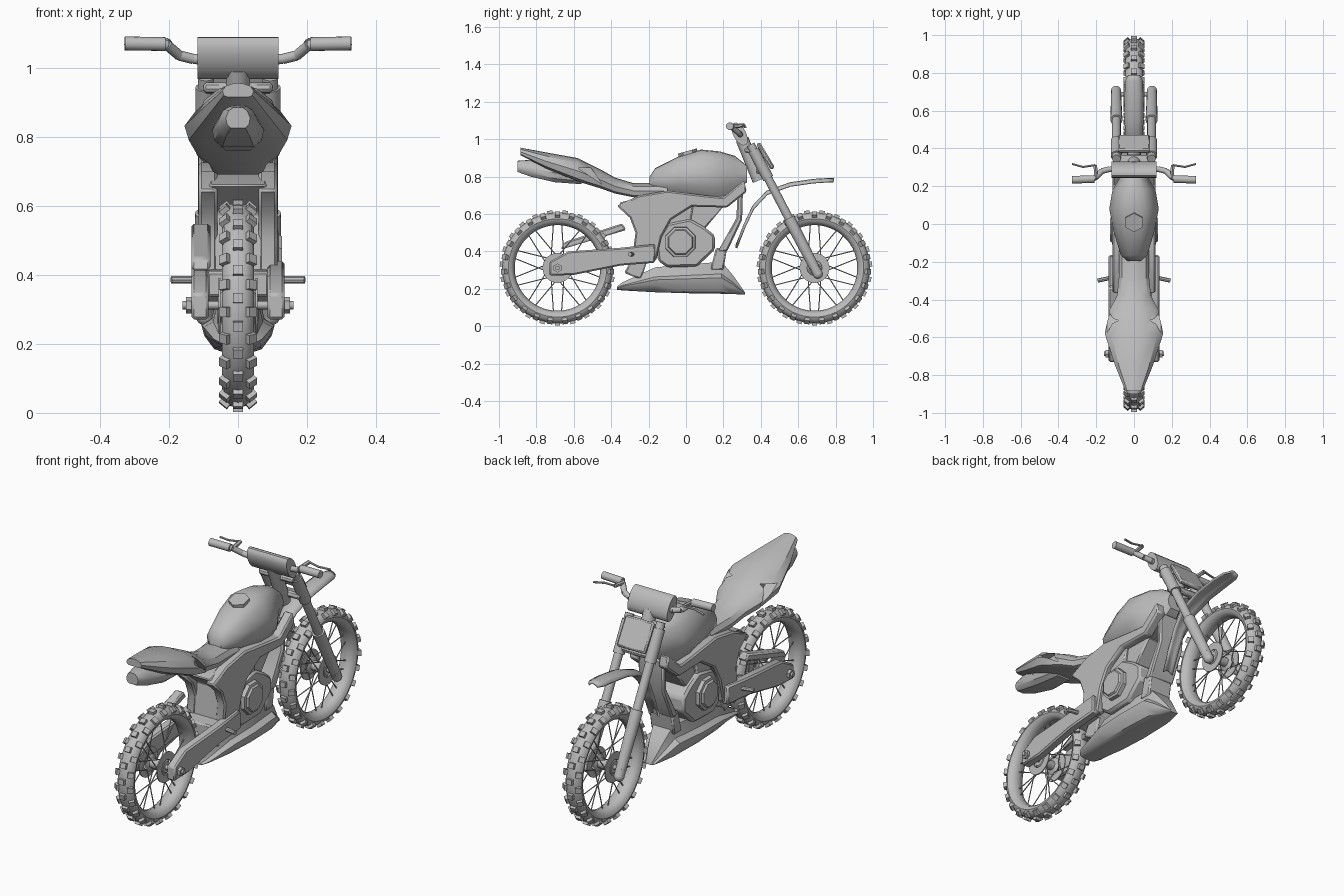
import bpy, bmesh
from math import sin, cos, pi, radians
from mathutils import Matrix, Vector

if "Cube" in bpy.data.objects:
    bpy.data.objects.remove(bpy.data.objects["Cube"])

grey = bpy.data.materials.new("plain grey")
grey.use_nodes = True
shade = (0.5, 0.5, 0.5, 1)
grey.diffuse_color = shade
grey.node_tree.nodes["Principled BSDF"].inputs["Base Color"].default_value = shade
made = []


def finish(name, bm):
    bmesh.ops.recalc_face_normals(bm, faces=bm.faces)
    mesh = bpy.data.meshes.new(name)
    bm.to_mesh(mesh)
    bm.free()
    mesh.materials.append(grey)
    ob = bpy.data.objects.new(name, mesh)
    bpy.context.collection.objects.link(ob)
    made.append(ob)
    return ob


def skin(bm, rings, wrap=False):
    """Join closed rings of points into a surface."""
    rows = [[bm.verts.new(p) for p in ring] for ring in rings]
    pairs = list(zip(rows, rows[1:])) + ([(rows[-1], rows[0])] if wrap else [])
    for a, b in pairs:
        for i in range(len(a)):
            j = (i + 1) % len(a)
            bm.faces.new((a[i], a[j], b[j], b[i]))
    if not wrap:
        bm.faces.new(rows[0])
        bm.faces.new(rows[-1])


def loft(name, half, sections):
    """Symmetric hull along y; each section is y, half width, bottom, top."""
    outline = half + [(-u, v) for u, v in reversed(half) if u]
    bm = bmesh.new()
    skin(bm, [[(u * w, y, lo + v * (hi - lo)) for u, v in outline]
              for y, w, lo, hi in sections])
    return finish(name, bm)


def plate(name, outline, inner, outer, bevel=0.008):
    """Side outline in y, z extruded between two x values."""
    bm = bmesh.new()
    skin(bm, [[(x, y, z) for y, z in outline] for x in (inner, outer)])
    ob = finish(name, bm)
    if bevel:
        mod = ob.modifiers.new("edge", "BEVEL")
        mod.width, mod.segments = bevel, 1
    return ob


def revolve(name, profile, y, z, n=32, wrap=False):
    """Turn an x, radius profile around a sideways axis."""
    bm = bmesh.new()
    skin(bm, [[(x, y + r * cos(2 * pi * (k + .5) / n), z + r * sin(2 * pi * (k + .5) / n))
               for k in range(n)] for x, r in profile], wrap)
    return finish(name, bm)


def rod(bm, p, q, r, r2=None, n=12):
    p, q = Vector(p), Vector(q)
    place = Matrix.Translation((p + q) / 2) @ (q - p).to_track_quat('Z', 'Y').to_matrix().to_4x4()
    bmesh.ops.create_cone(bm, cap_ends=True, segments=n, radius1=r,
                          radius2=r if r2 is None else r2, depth=(q - p).length, matrix=place)


def rods(name, *parts, n=12):
    bm = bmesh.new()
    for p, q, r in parts:
        rod(bm, p, q, r, n=n)
    return finish(name, bm)


# Wheels: tyre, tread blocks, spokes, hub and discs
def wheel(name, y, z, axle):
    ring = [(.046 * cos(t * pi / 6), .263 + .034 * sin(t * pi / 6)) for t in range(12)]
    revolve(name + "_tyre", ring, y, z, 48, True)
    tread, spokes = bmesh.new(), bmesh.new()
    count = 23
    for k in range(count * 2):
        turn = Matrix.Translation((0, y, z)) @ Matrix.Rotation(pi * k / count, 4, 'X')
        for side in ((0,) if k % 2 else (-1, 1)):
            block = (turn @ Matrix.Translation((side * .037, 0, .298 - abs(side) * .013))
                     @ Matrix.Rotation(side * radians(40), 4, 'Y')
                     @ Matrix.Diagonal((.03, .028, .022, 1)))
            bmesh.ops.create_cube(tread, size=1, matrix=block)
    for k in range(20):
        a = 2 * pi * (k // 2) / 10
        side = 1 if k // 2 % 2 else -1
        b = a + (.85 if k % 2 else -.85)
        rod(spokes, (side * .035, y + .045 * cos(a), z + .045 * sin(a)),
            (0, y + .236 * cos(b), z + .236 * sin(b)), .003, n=5)
    finish(name + "_tread", tread)
    finish(name + "_spokes", spokes)
    revolve(name + "_hub", [(-.055, .03), (-.04, .046), (-.03, .025), (.03, .025),
                            (.04, .046), (.055, .03)], y, z, 20)
    for side in (-1, 1):
        revolve(name + "_disc", [(side * .05, .04), (side * .05, .08), (side * .056, .08),
                                 (side * .056, .04)], y, z, 24, True)
    rods(name + "_axle", ((-axle, y, z), (axle, y, z), .012))
    rods(name + "_axle_nuts", *[((s * (axle - .03), y, z), (s * (axle - .01), y, z), .024)
                                for s in (-1, 1)], n=6)


wheel("rear_wheel", -.687, .312, .16)
wheel("front_wheel", .687, .312, .12)

# Fuel tank and filler cap
rounded = [(0, 1), (.4, .98), (.75, .84), (1, .5), (.92, .2), (.6, 0)]
loft("fuel_tank", rounded, [(-.195, .035, .74, .80), (-.165, .07, .73, .845),
     (-.04, .108, .715, .908), (.08, .131, .70, .945), (.18, .114, .69, .935),
     (.26, .066, .71, .912), (.325, .045, .77, .86)])
rods("filler_cap", ((0, .02, .89), (0, .007, .937), .052), n=6)

# Seat and tail with side pockets
winged = [(0, 1), (.35, .96), (.8, .78), (1, .45), (.92, .12), (.7, 0)]
tail = loft("seat_tail", winged, [(-.885, .045, .915, .955), (-.75, .10, .845, .93),
            (-.58, .155, .775, .90), (-.45, .128, .735, .835), (-.38, .09, .71, .795),
            (-.28, .08, .69, .765), (-.1, .08, .69, .765)])
for s in (-1, 1):
    cutter = plate("pocket_cutter", [(-.575, .845), (-.51, .85), (-.45, .76)],
                   s * .085, s * .2, 0)
    cutter.hide_render = True
    cutter.hide_viewport = True
    made.remove(cutter)
    cut = tail.modifiers.new("pocket", "BOOLEAN")
    cut.operation, cut.object = "DIFFERENCE", cutter
loft("tail_light", rounded, [(-.90, .035, .825, .885), (-.83, .058, .80, .89),
     (-.70, .075, .77, .87), (-.56, .06, .76, .84)])

# Frame, side panels and engine
plate("inner_frame", [(-.36, .66), (-.2, .70), (.05, .70), (.0, .42), (-.28, .40),
                      (-.26, .58)], -.085, .085)
for s in (-1, 1):
    plate("side_frame", [(-.37, .645), (-.25, .70), (-.1, .725), (.1, .70), (.2, .69),
          (.31, .78), (.325, .72), (.22, .635), (.03, .64), (-.08, .57), (-.13, .48),
          (-.16, .35), (-.29, .35), (-.27, .5), (-.3, .58)], s * .06, s * .114)
    revolve("engine_cover", [(s * .09, .088), (s * .115, .085), (s * .118, .072),
                             (s * .128, .066)], -.03, .45, 8)
plate("engine_block", [(-.15, .35), (-.16, .45), (-.1, .55), (.02, .575), (.1, .53),
      (.155, .485), (.155, .41), (.06, .32), (-.1, .315)], -.095, .095, .012)
plate("cylinder_head", [(-.02, .55), (.1, .52), (.2, .64), (.0, .69)], -.07, .07)
plate("radiator", [(.17, .40), (.22, .40), (.3, .57), (.305, .74), (.275, .74),
                   (.27, .58)], -.075, .075)

# Belly pan: wide skirt below a narrower raised wall
flared = [(0, 1), (.6, 1), (.72, .62), (1, .5), (.92, .3), (.65, .05), (.4, 0)]
loft("belly_pan", flared, [(-.37, .05, .195, .212), (-.34, .07, .192, .235),
     (-.165, .10, .182, .315), (.0, .106, .177, .33), (.19, .095, .174, .345),
     (.25, .07, .172, .275), (.315, .03, .17, .182)])
plate("belly_strut", [(.13, .30), (.2, .30), (.22, .42), (.16, .42)], -.07, .07)

# Swing arm, chain guard and foot pegs
for s in (-1, 1):
    plate("swing_arm", [(-.73, .27), (-.73, .345), (-.63, .40), (-.35, .42), (-.165, .44),
          (-.165, .34), (-.35, .325), (-.6, .275)], s * .085, s * .135)
    rods("foot_peg", ((s * .10, -.28, .385), (s * .193, -.3, .385), .011), n=8)
    rods("peg_bracket", ((s * .12, -.28, .385), (s * .12, -.21, .40), .014), n=6)
plate("swing_arm_bridge", [(-.35, .335), (-.35, .41), (-.2, .42), (-.2, .35)], -.09, .09)
plate("chain_guard", [(-.67, .41), (-.65, .45), (-.34, .55), (-.32, .515)], -.135, -.08)
plate("shock_link", [(-.33, .285), (-.24, .25), (-.2, .37), (-.28, .38)], -.06, .06)

# Front fork, clamps and front plate
for s in (-1, 1):
    top, middle, low = (s * .093, .345, .972), (s * .093, .55, .578), (s * .095, .705, .28)
    rods("fork_upper", (top, middle, .023), n=16)
    bm = bmesh.new()
    rod(bm, middle, low, .032, .026, 16)
    bmesh.ops.create_uvsphere(bm, u_segments=12, v_segments=8, radius=.027,
                              matrix=Matrix.Translation(low))
    finish("fork_lower", bm)
    rods("fork_collar", ((s * .093, .36, .943), (s * .093, .44, .79), .03), n=16)
plate("top_clamp", [(.31, .93), (.315, .958), (.37, .95), (.36, .92)], -.10, .10)
plate("lower_clamp", [(.37, .82), (.38, .85), (.45, .83), (.44, .80)], -.10, .10)
rods("steering_stem", ((0, .30, 1.0), (0, .39, .78), .035), n=16)
plate("front_plate", [(.375, .975), (.395, .985), (.475, .85), (.455, .835)], -.085, .085)

# Front mudguard: arched strip along a curved path
bm = bmesh.new()
steps = (-1, -.5, 0, .5, 1)
rows = [[bm.verts.new((u * w, y, z - .015 * u * u)) for u in steps] for y, z, w in
        [(.265, .435, .03), (.31, .55, .032), (.355, .645, .036), (.43, .725, .046),
         (.555, .77, .05), (.68, .788, .05), (.76, .793, .046), (.79, .793, .03)]]
for a, b in zip(rows, rows[1:]):
    for i in range(len(steps) - 1):
        bm.faces.new((a[i], a[i + 1], b[i + 1], b[i]))
guard = finish("front_mudguard", bm)
guard.modifiers.new("thickness", "SOLIDIFY").thickness = .01

# Handlebar, grips, levers and rounded pad
for s in (-1, 1):
    path = [(0, .29, 1.02), (s * .13, .29, 1.025), (s * .17, .28, 1.035),
            (s * .205, .245, 1.065), (s * .23, .237, 1.07)]
    rods("handlebar", *[(p, q, .015) for p, q in zip(path, path[1:])])
    rods("grip", ((s * .21, .238, 1.068), (s * .328, .234, 1.07), .02), n=16)
    rods("lever", ((s * .20, .245, 1.068), (s * .205, .312, 1.075), .011),
         ((s * .205, .312, 1.075), (s * .27, .302, 1.07), .006),
         ((s * .27, .302, 1.07), (s * .328, .318, 1.065), .006), n=6)
lean = Matrix.Rotation(radians(28), 2)
pad = [Vector((.287, 1.028)) + lean @ Vector((.034 * cos(t * pi / 8), .067 * sin(t * pi / 8)))
       for t in range(16)]
plate("handlebar_pad", pad, -.118, .118, 0)

# Smooth shading with crisp edges
bpy.ops.object.select_all(action='DESELECT')
for ob in made:
    ob.select_set(True)
bpy.context.view_layer.objects.active = made[0]
bpy.ops.object.shade_smooth_by_angle(angle=radians(35))
